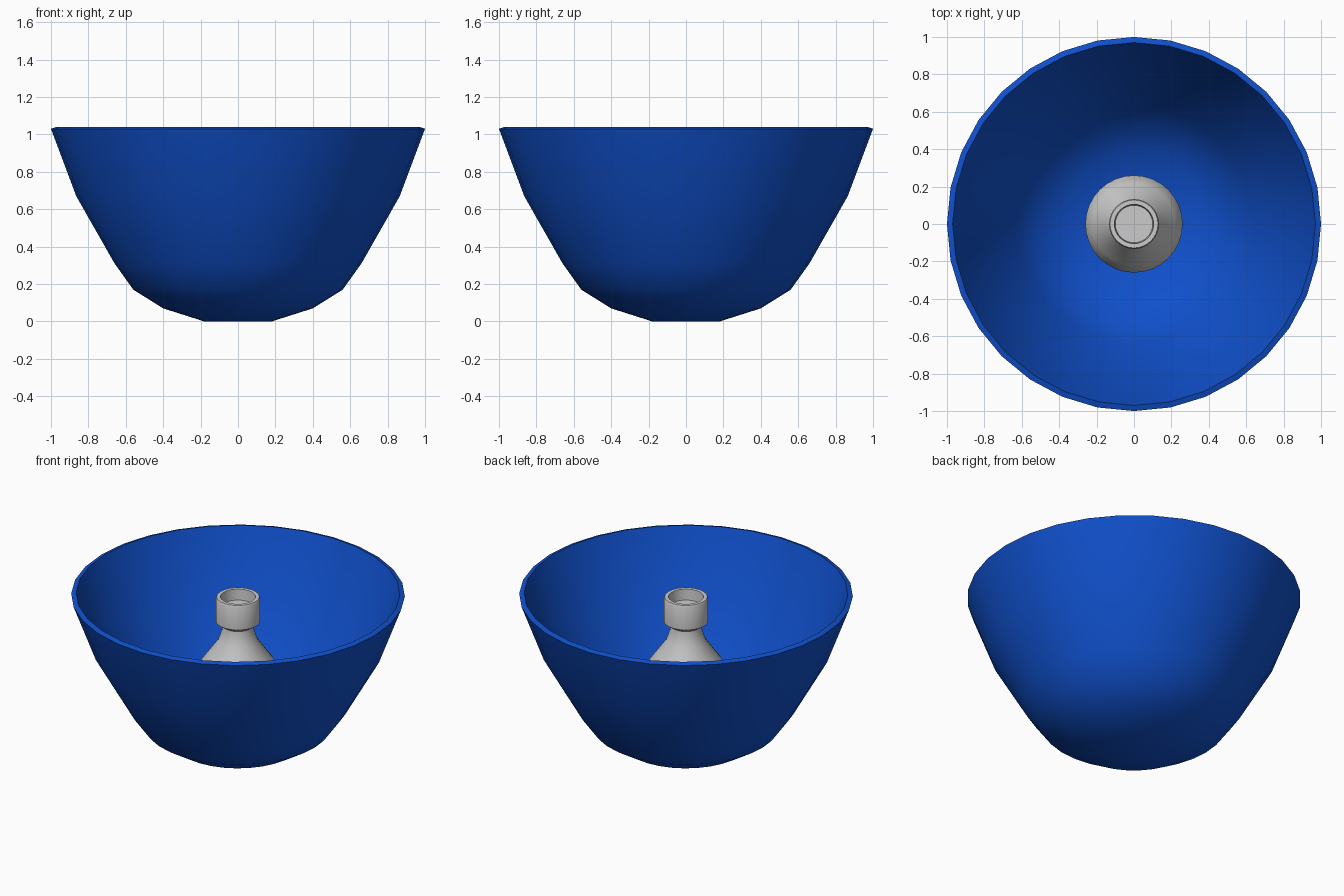
import bpy, bmesh, math

if "Cube" in bpy.data.objects:
    bpy.data.objects.remove(bpy.data.objects["Cube"])


def lathe(name, profile, sides, angle, color=None):
    """Spin a closed (radius, z) profile that starts and ends on the z axis."""
    bm = bmesh.new()
    rings = []
    for r, z in profile:
        if r == 0:
            rings.append([bm.verts.new((0, 0, z))])
        else:
            rings.append([bm.verts.new((r * math.cos(2 * math.pi * i / sides),
                                        r * math.sin(2 * math.pi * i / sides), z))
                          for i in range(sides)])
    for a, b in zip(rings, rings[1:]):
        for i in range(sides):
            j = (i + 1) % sides
            if len(a) == 1:
                bm.faces.new((a[0], b[j], b[i]))
            elif len(b) == 1:
                bm.faces.new((a[i], a[j], b[0]))
            else:
                bm.faces.new((a[i], a[j], b[j], b[i]))
    bmesh.ops.recalc_face_normals(bm, faces=bm.faces)
    mesh = bpy.data.meshes.new(name)
    bm.to_mesh(mesh)
    bm.free()
    obj = bpy.data.objects.new(name, mesh)
    bpy.context.collection.objects.link(obj)
    if color:
        mat = bpy.data.materials.new(name + "_paint")
        mat.diffuse_color = color
        mat.use_nodes = True
        mat.node_tree.nodes["Principled BSDF"].inputs["Base Color"].default_value = mat.diffuse_color
        mesh.materials.append(mat)
    bpy.ops.object.select_all(action='DESELECT')
    obj.select_set(True)
    bpy.context.view_layer.objects.active = obj
    bpy.ops.object.shade_smooth_by_angle(angle=math.radians(angle))
    return obj


# Blue bucket: outer wall up to the rim, then the inner wall back to the floor
lathe("bucket", [(0, 0), (0.18, 0), (0.40, 0.07), (0.56, 0.17), (0.66, 0.31),
                 (0.865, 0.67), (1.0, 1.03), (0.97, 1.04),
                 (0.838, 0.685), (0.635, 0.328), (0.54, 0.195), (0.39, 0.10),
                 (0.17, 0.03), (0, 0.03)],
      32, 45, (0.005, 0.08, 0.60, 1))

# Bottle standing on the bucket floor: body, sloping shoulder and neck
lathe("bottle", [(0, 0.035), (0.15, 0.035), (0.26, 0.09), (0.26, 0.52), (0.22, 0.59),
                 (0.12, 0.73), (0.09, 0.82), (0.09, 0.88), (0, 0.88)], 32, 35)

# Collar with a recessed mouth
lathe("bottle_collar", [(0, 0.83), (0.09, 0.83), (0.133, 0.86), (0.133, 1.01),
                        (0.128, 1.02), (0.105, 1.02), (0.10, 0.95), (0, 0.95)], 32, 35)
